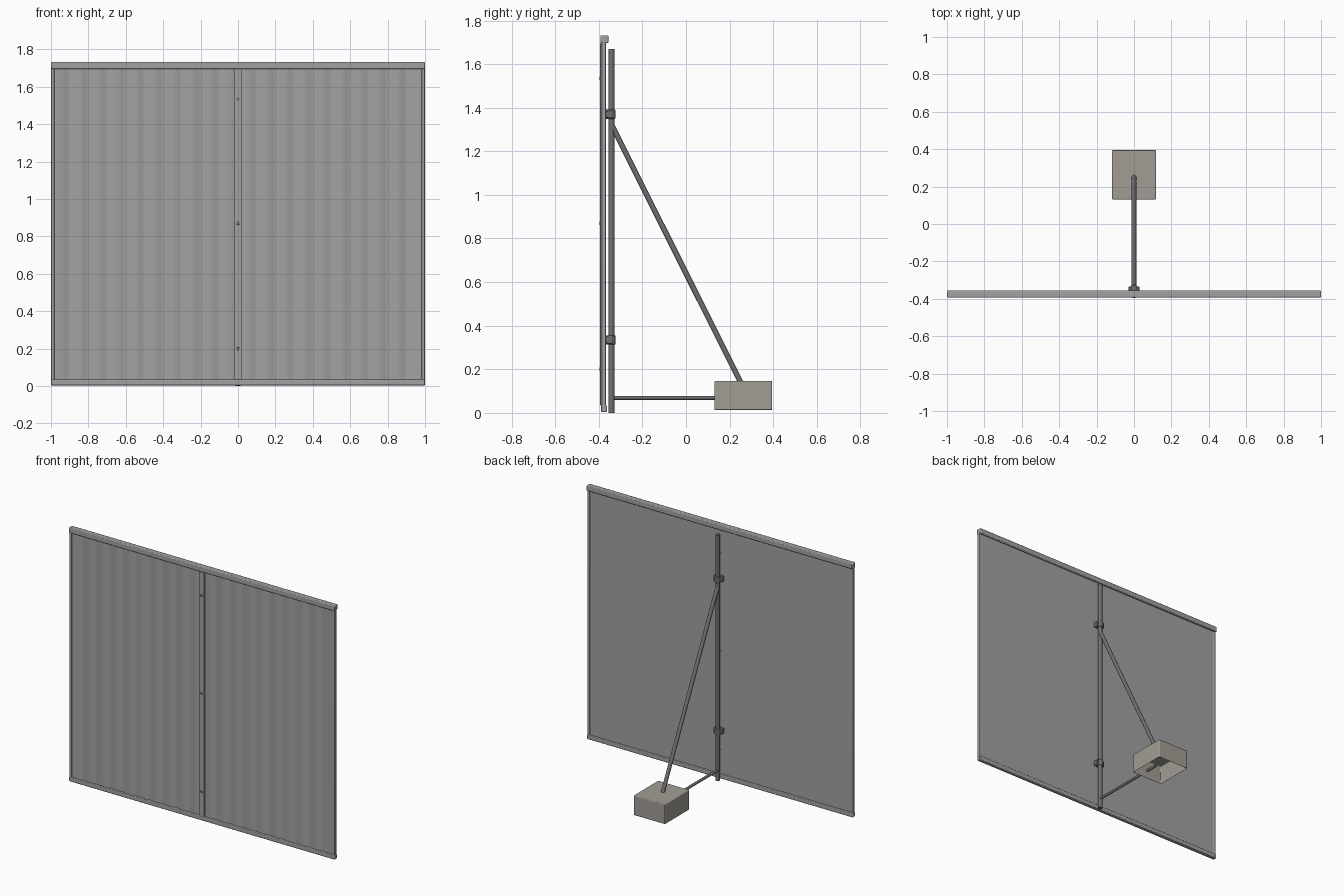
import bpy, bmesh, math
from mathutils import Vector

if "Cube" in bpy.data.objects:
    bpy.data.objects.remove(bpy.data.objects["Cube"])


def material(name, c):
    m = bpy.data.materials.new(name)
    m.diffuse_color = (*c, 1)
    m.use_nodes = True
    m.node_tree.nodes["Principled BSDF"].inputs["Base Color"].default_value = m.diffuse_color
    return m


STEEL = material("steel", (0.36, 0.36, 0.36))
DARK = material("dark_steel", (0.16, 0.16, 0.17))
STONE = material("concrete", (0.36, 0.34, 0.30))


def finish(bm, name, mat, bevel=0, segs=2):
    bmesh.ops.recalc_face_normals(bm, faces=bm.faces)
    me = bpy.data.meshes.new(name)
    bm.to_mesh(me)
    bm.free()
    ob = bpy.data.objects.new(name, me)
    bpy.context.collection.objects.link(ob)
    me.materials.append(mat)
    if bevel:
        b = ob.modifiers.new("bevel", 'BEVEL')
        b.width, b.segments = bevel, segs
        b.limit_method = 'ANGLE'
    bpy.context.view_layer.objects.active = ob
    ob.select_set(True)
    bpy.ops.object.shade_smooth_by_angle(angle=math.radians(35))
    ob.select_set(False)
    return ob


def box(name, x, y, z, mat, bevel=0, segs=2):
    bm = bmesh.new()
    bmesh.ops.create_cube(bm, size=1)
    for v in bm.verts:
        v.co = [lo + (c + 0.5) * (hi - lo) for c, (lo, hi) in zip(v.co, (x, y, z))]
    return finish(bm, name, mat, bevel, segs)


def rod(name, a, b, r, mat, sides=20, bevel=0):
    a, b = Vector(a), Vector(b)
    bm = bmesh.new()
    bmesh.ops.create_cone(bm, cap_ends=True, segments=sides, radius1=r, radius2=r,
                          depth=(b - a).length)
    bm.transform(Vector((0, 0, 1)).rotation_difference(b - a).to_matrix().to_4x4())
    bmesh.ops.translate(bm, verts=bm.verts, vec=(a + b) / 2)
    return finish(bm, name, mat, bevel)


# ribbed sheet: flat back, shallow grooves on the front, extruded upward
profile = [(-0.985, -0.370), (-0.985, -0.384)]
for i in range(-9, 10):
    x = i * 0.1
    profile += [(x - 0.02, -0.384), (x - 0.014, -0.380), (x + 0.014, -0.380), (x + 0.02, -0.384)]
profile += [(0.985, -0.384), (0.985, -0.370)]
bm = bmesh.new()
base = bm.faces.new([bm.verts.new((x, y, 0.02)) for x, y in profile])
top = bmesh.ops.extrude_face_region(bm, geom=[base])
bmesh.ops.translate(bm, verts=[g for g in top["geom"] if isinstance(g, bmesh.types.BMVert)],
                    vec=(0, 0, 1.69))
finish(bm, "ribbed_sheet", STEEL)

# frame rails and side edges
box("top_rail", (-1, 1), (-0.393, -0.356), (1.696, 1.732), STEEL, 0.005)
box("bottom_rail", (-1, 1), (-0.389, -0.363), (0.004, 0.035), STEEL, 0.004)
for s, side in ((-1, "left"), (1, "right")):
    box(side + "_edge", sorted((s * 0.982, s * 0.999)), (-0.387, -0.368), (0.03, 1.70), STEEL, 0.002)

# front cover strip with screws
box("cover_strip", (-0.02, 0.02), (-0.3935, -0.383), (0.035, 1.697), STEEL, 0.002)
for i, z in enumerate((0.2, 0.87, 1.535)):
    rod(f"screw_{i}", (0, -0.396, z), (0, -0.37, z), 0.009, DARK, 12, 0.001)

# rear pole and its clamps
rod("rear_pole", (0, -0.342, 0), (0, -0.342, 1.67), 0.0145, DARK)
for name, z in (("lower_clamp", 0.335), ("upper_clamp", 1.37)):
    rod(name, (0, -0.346, z - 0.021), (0, -0.346, z + 0.021), 0.0235, DARK, 24, 0.004)
    box(name + "_plate", (-0.03, 0.03), (-0.368, -0.335), (z - 0.018, z + 0.018), DARK, 0.004)

# diagonal brace and floor bar
rod("diagonal_brace", (0, -0.338, 1.315), (0, 0.262, 0.118), 0.0125, DARK)
rod("floor_bar", (0, -0.342, 0.069), (0, 0.22, 0.069), 0.009, DARK)

# ballast block: rounded hollow shell, open underneath
bm = bmesh.new()
bmesh.ops.create_cube(bm, size=1)
for v in bm.verts:
    t = 1 if v.co.z > 0 else 1.0
    v.co = (v.co.x * 0.236 * t, 0.263 + v.co.y * 0.264 * t, 0.079 + v.co.z * 0.136)
floor = min(bm.faces, key=lambda f: f.calc_center_median().z)
bmesh.ops.inset_individual(bm, faces=[floor], thickness=0.012)
bmesh.ops.translate(bm, verts=floor.verts, vec=(0, 0, 0.124))
finish(bm, "ballast_block", STONE, 0.005, 3)
